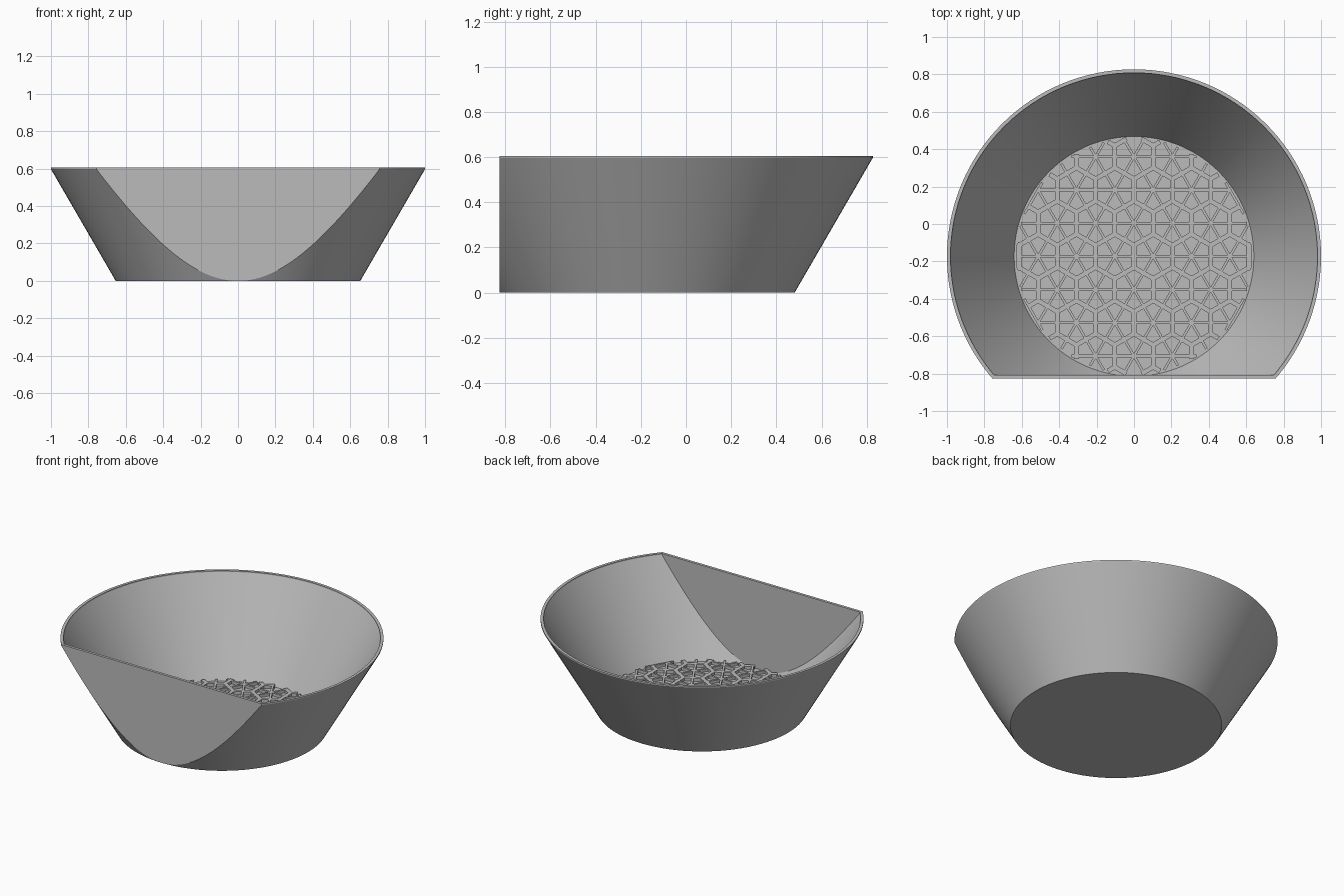
import bpy, bmesh, math
from mathutils import Vector, Matrix

if "Cube" in bpy.data.objects:
    bpy.data.objects.remove(bpy.data.objects["Cube"], do_unlink=True)

CENTRE_Y = -0.173
FRONT = -0.827
WALL = 0.019
BASE_R = 0.654
HEIGHT = 0.605
FLOOR_Z = 0.01
SEGMENTS = 128

grey = bpy.data.materials.new("plain grey")
grey.use_nodes = True
grey.diffuse_color = (0.5, 0.5, 0.5, 1)
grey.node_tree.nodes["Principled BSDF"].inputs["Base Color"].default_value = (0.5, 0.5, 0.5, 1)


def make_object(name, bm):
    bmesh.ops.recalc_face_normals(bm, faces=bm.faces)
    mesh = bpy.data.meshes.new(name)
    bm.to_mesh(mesh)
    bm.free()
    obj = bpy.data.objects.new(name, mesh)
    bpy.context.collection.objects.link(obj)
    mesh.materials.append(grey)
    return obj


def cut_cone(name, profile, front):
    """Solid of revolution through (radius, z) points, sliced flat at the front."""
    bm = bmesh.new()
    rings = []
    for r, z in profile:
        angles = [math.tau * i / SEGMENTS for i in range(SEGMENTS)]
        rings.append([bm.verts.new((r * math.cos(a), CENTRE_Y + r * math.sin(a), z)) for a in angles])
    for low, high in zip(rings, rings[1:]):
        for i in range(SEGMENTS):
            j = (i + 1) % SEGMENTS
            bm.faces.new((low[i], low[j], high[j], high[i]))
    bm.faces.new(rings[0][::-1])
    bm.faces.new(rings[-1])
    cut = bmesh.ops.bisect_plane(bm, geom=bm.verts[:] + bm.edges[:] + bm.faces[:],
                                 plane_co=(0, front, 0), plane_no=(0, -1, 0), clear_outer=True)
    edges = [e for e in cut["geom_cut"] if isinstance(e, bmesh.types.BMEdge) and e.is_boundary]
    bmesh.ops.holes_fill(bm, edges=edges)
    return make_object(name, bm)


# Bowl shell with a narrow upright lip and a flat front
lip_z = HEIGHT - 0.008
slope = (1 - BASE_R) / lip_z
bowl = cut_cone("bowl", [(BASE_R, 0), (1, lip_z), (1, HEIGHT)], FRONT + 0.0005)
floor_r = BASE_R + slope * FLOOR_Z - WALL
cavity = cut_cone("cavity_cutter",
                  [(floor_r, FLOOR_Z), (1 - WALL, lip_z), (1 - WALL, HEIGHT + 0.1)],
                  FRONT + WALL)
hollow = bowl.modifiers.new("hollow", "BOOLEAN")
hollow.operation = "DIFFERENCE"
hollow.solver = "EXACT"
hollow.object = cavity
bpy.context.view_layer.objects.active = bowl
bowl.select_set(True)
bpy.ops.object.modifier_apply(modifier="hollow")
bpy.data.objects.remove(cavity, do_unlink=True)
bpy.ops.object.shade_smooth_by_angle(angle=math.radians(25))

# Raised floor lattice: honeycomb cells, each with six spokes
CELL = 0.205
RIB_TOP = 0.03
LIMIT = floor_r - 0.012
origin = Vector((0, CENTRE_Y))


def add_rib(bm, a, b, width):
    """Box along a-b, trimmed to the round floor."""
    d = b - a
    p, q, s = a.dot(d), d.dot(d), a.dot(a) - LIMIT ** 2
    root = p * p - q * s
    if root <= 0:
        return
    t0 = max(0, (-p - math.sqrt(root)) / q)
    t1 = min(1, (-p + math.sqrt(root)) / q)
    if t1 - t0 < 0.05:
        return
    start, end = a + d * t0, a + d * t1
    mid = (start + end) / 2 + origin
    bottom = FLOOR_Z - 0.003
    matrix = (Matrix.Translation((mid.x, mid.y, (bottom + RIB_TOP) / 2))
              @ Matrix.Rotation(math.atan2(d.y, d.x), 4, "Z")
              @ Matrix.Diagonal(((end - start).length, width, RIB_TOP - bottom, 1)))
    bmesh.ops.create_cube(bm, size=1, matrix=matrix)


def polar(r, degrees):
    a = math.radians(degrees)
    return Vector((r * math.cos(a), r * math.sin(a)))


hexes, spokes = bmesh.new(), bmesh.new()
for row in range(-5, 6):
    for col in range(-5, 6):
        offset = 0.5 if row % 2 == 0 else 0
        c = Vector(((col + offset) * CELL, row * CELL * math.sqrt(3) / 2))
        corner = CELL / math.sqrt(3)
        for k in range(6):
            add_rib(spokes, c, c + polar(CELL / 2 - 0.012, 60 * k), 0.014)
            if k < 3:
                add_rib(hexes, c + polar(corner, 60 * k - 30), c + polar(corner, 60 * k + 30), 0.025)
make_object("floor_honeycomb", hexes)
make_object("floor_spokes", spokes)
